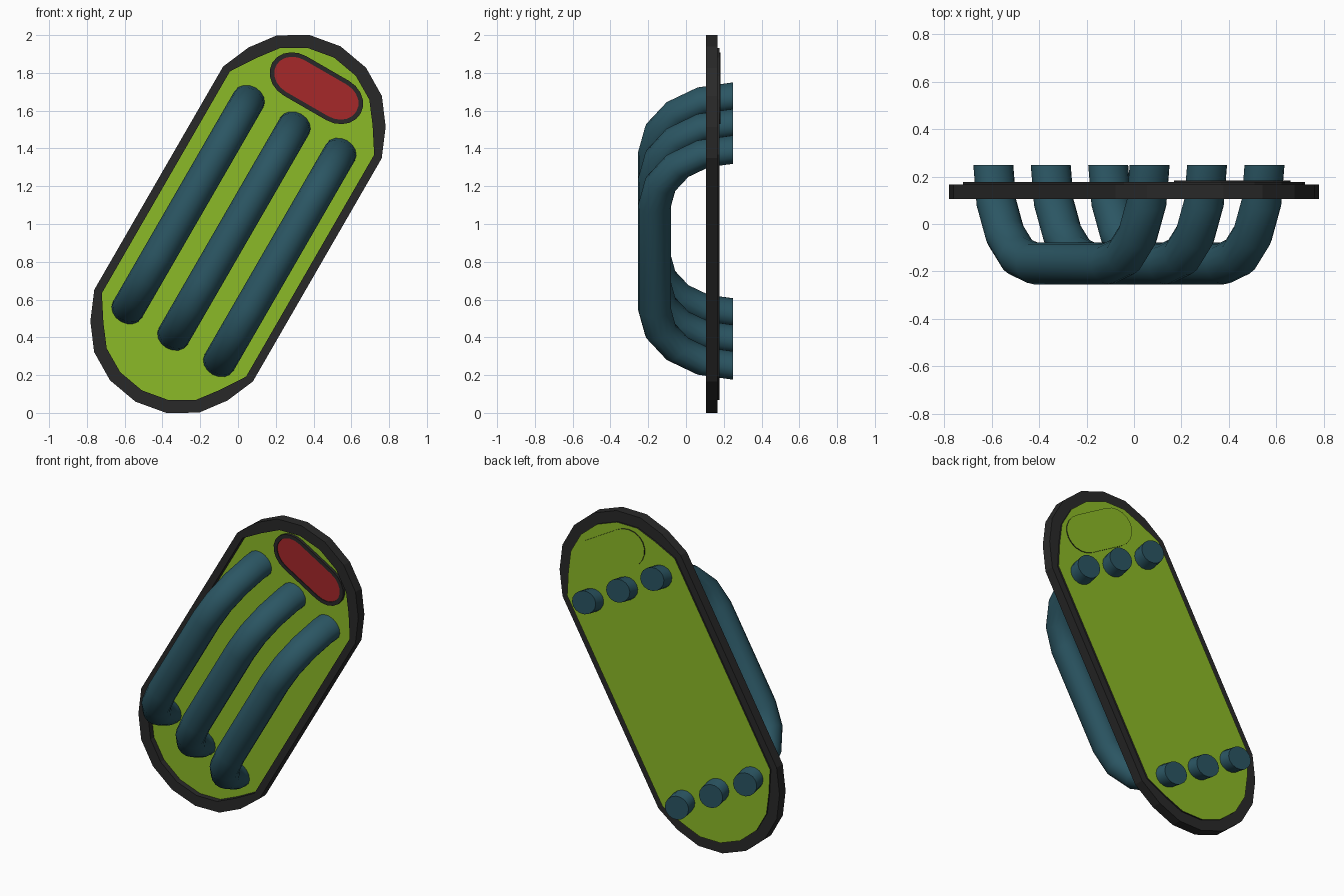
import bpy, bmesh, math
from mathutils import Vector

cube = bpy.data.objects.get("Cube")
if cube:
    bpy.data.objects.remove(cube, do_unlink=True)

TILT = math.radians(30)
SQUASH = 0.823  # everything is slightly shortened along the long axis


def material(name, rgb):
    m = bpy.data.materials.new(name)
    m.use_nodes = True
    m.diffuse_color = (*rgb, 1)
    m.node_tree.nodes["Principled BSDF"].inputs["Base Color"].default_value = (*rgb, 1)
    return m


GREEN = material("lime green", (0.26, 0.49, 0.02))
BLACK = material("charcoal", (0.022, 0.022, 0.022))
BLUE = material("slate blue", (0.024, 0.092, 0.124))
RED = material("deep red", (0.38, 0.021, 0.023))


def place(p, u, y):
    """Across, along and depth of the tilted panel to world space."""
    c, s = math.cos(TILT), math.sin(TILT)
    return Vector((p * c + u * s, y, 1 - p * s + u * c))


def finish(name, bm, mats, smooth=False):
    bmesh.ops.recalc_face_normals(bm, faces=bm.faces)
    mesh = bpy.data.meshes.new(name)
    bm.to_mesh(mesh)
    bm.free()
    for m in mats:
        mesh.materials.append(m)
    ob = bpy.data.objects.new(name, mesh)
    bpy.context.collection.objects.link(ob)
    if smooth:
        bpy.ops.object.select_all(action="DESELECT")
        ob.select_set(True)
        bpy.context.view_layer.objects.active = ob
        bpy.ops.object.shade_smooth_by_angle(angle=math.radians(35))


def long_capsule(width, half, a, b, n=8):
    """Outline with rounded ends; the straight sides sit a little wider."""
    pts = []
    for sign in (1, -1):
        for i in range(n + 1):
            t = math.pi * i / n
            across = width if i in (0, n) else a
            pts.append((sign * across * math.cos(t), sign * (half + b * math.sin(t))))
    return pts


def cross_capsule(half, a, b, centre, n=10):
    """Outline with rounded ends across the panel."""
    pts = []
    for sign in (1, -1):
        for i in range(n + 1):
            t = math.pi * i / n - math.pi / 2
            pts.append((sign * (half + a * math.cos(t)), centre + sign * b * math.sin(t)))
    return pts


def slab(name, outline, y0, y1, mats):
    """Solid plate; the last material goes on its side walls."""
    bm = bmesh.new()
    front, back = ([bm.verts.new(place(p, u, y)) for p, u in outline] for y in (y0, y1))
    bm.faces.new(front)
    bm.faces.new(back)
    n = len(outline)
    for i in range(n):
        j = (i + 1) % n
        f = bm.faces.new((front[i], front[j], back[j], back[i]))
        f.material_index = len(mats) - 1
    finish(name, bm, mats)


def frame(name, outer, inner, y0, y1, mat):
    """Flat ring between two outlines with the same point count."""
    bm = bmesh.new()
    loops = [[bm.verts.new(place(p, u, y)) for p, u in o]
             for o, y in ((outer, y0), (outer, y1), (inner, y1), (inner, y0))]
    n = len(outer)
    for k in range(4):
        a, b = loops[k], loops[(k + 1) % 4]
        for i in range(n):
            j = (i + 1) % n
            bm.faces.new((a[i], a[j], b[j], b[i]))
    finish(name, bm, [mat])


def tube(name, p0, sides=16, steps=4):
    """Handle bar: straight run with a quarter bend to the back at each end."""
    radius, bend, half, shift, y_end = 0.088, 0.4165, 0.802, -0.043, 0.25
    # Path as (along, depth, direction angle)
    path = []
    for i in range(steps + 1):
        t = math.pi / 2 * i / steps
        path.append((-half + bend * (1 - math.cos(t)), y_end - bend * math.sin(t), t))
    path += [(-u, y, math.pi - t) for u, y, t in reversed(path)]
    bm = bmesh.new()
    rings = []
    for u, y, t in path:
        ring = []
        for k in range(sides):
            a = 2 * math.pi * k / sides
            off = radius * math.sin(a)
            uu = u + off * math.cos(t)
            yy = y + off * math.sin(t)
            ring.append(bm.verts.new(place(p0 + radius * math.cos(a), uu * SQUASH + shift, yy)))
        rings.append(ring)
    for a, b in zip(rings, rings[1:]):
        for i in range(sides):
            j = (i + 1) % sides
            bm.faces.new((a[i], a[j], b[j], b[i]))
    bm.faces.new(rings[0])
    bm.faces.new(rings[-1])
    finish(name, bm, [BLUE], smooth=True)


# Panel and its border
outer = long_capsule(0.485, 0.682, 0.454, 0.404)
inner = long_capsule(0.441, 0.678, 0.386, 0.339)
frame("border", outer, inner, 0.105, 0.167, BLACK)
slab("panel", inner, 0.14, 0.177, [GREEN, BLACK])

# Badge near the top, with its raised backing behind the panel
badge_u = 0.83
badge_outer = cross_capsule(0.13, 0.14, 0.12, badge_u)
badge_inner = cross_capsule(0.13, 0.115, 0.097, badge_u)
frame("badge_rim", badge_outer, badge_inner, 0.122, 0.145, BLACK)
slab("badge", badge_inner, 0.127, 0.145, [RED])
slab("badge_backing", badge_outer, 0.17, 0.183, [GREEN, BLACK])

# Three parallel bent bars passing through the panel
for name, p in (("left_bar", 0.28), ("middle_bar", 0), ("right_bar", -0.28)):
    tube(name, p)
